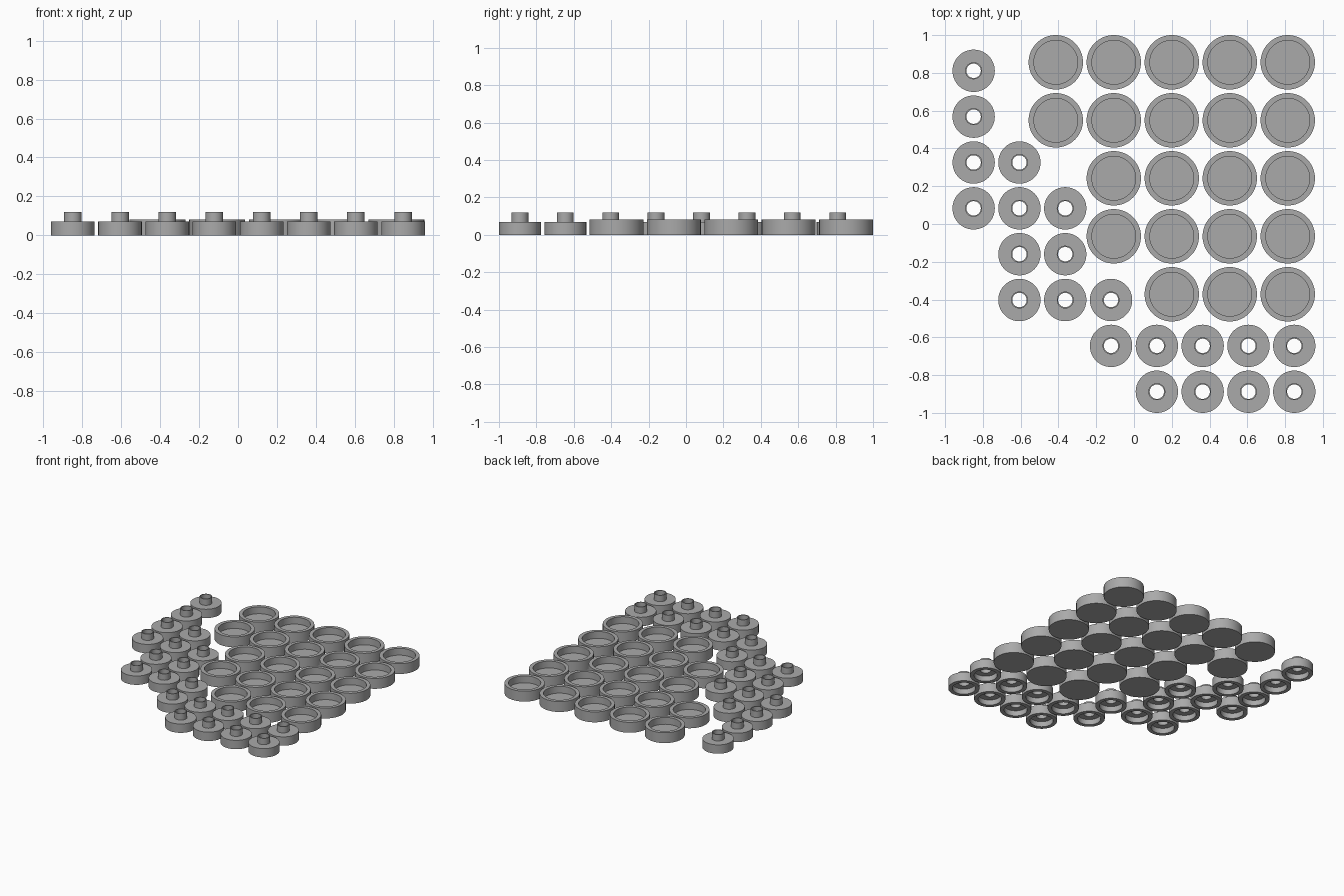
import bpy, bmesh, math

if "Cube" in bpy.data.objects:
    bpy.data.objects.remove(bpy.data.objects["Cube"])

SEGMENTS = 64

grey = bpy.data.materials.new("plain_grey")
grey.diffuse_color = (0.4, 0.4, 0.4, 1)
grey.use_nodes = True
grey.node_tree.nodes["Principled BSDF"].inputs["Base Color"].default_value = grey.diffuse_color


def lathe(name, profile, closed):
    """Spin an (r, z) profile round z; r = 0 points become a single pole."""
    bm = bmesh.new()
    verts = [bm.verts.new((r, 0, z)) for r, z in profile]
    edges = [bm.edges.new(pair) for pair in zip(verts, verts[1:])]
    if closed:
        edges.append(bm.edges.new((verts[-1], verts[0])))
    bmesh.ops.spin(bm, geom=verts + edges, cent=(0, 0, 0), axis=(0, 0, 1),
                   angle=2 * math.pi, steps=SEGMENTS)
    bmesh.ops.remove_doubles(bm, verts=bm.verts, dist=1e-5)
    bmesh.ops.recalc_face_normals(bm, faces=bm.faces)
    mesh = bpy.data.meshes.new(name)
    bm.to_mesh(mesh)
    bm.free()
    mesh.materials.append(grey)
    mesh.shade_smooth()
    mesh.set_sharp_from_angle(angle=math.radians(30))
    return mesh


def place(mesh, x, y):
    obj = bpy.data.objects.new(mesh.name, mesh)
    obj.location = (x, y, 0)
    bpy.context.collection.objects.link(obj)


# Shallow open cup with a solid floor
cup = lathe("round_cup", [(0, 0), (0.144, 0), (0.144, 0.082), (0.116, 0.082),
                          (0.116, 0.028), (0, 0.028)], False)

# Hollow cap, open underneath, with a pierced neck on top
cap = lathe("necked_cap", [(0.112, 0), (0.112, 0.07), (0.045, 0.07),
                           (0.045, 0.12), (0.038, 0.12), (0.038, 0.042),
                           (0.083, 0.042), (0.083, 0)], True)

# Cups: first column used in each row, rows running from back to front
for row, first in enumerate([0, 0, 1, 1, 2]):
    for col in range(first, 5):
        place(cup, -0.414 + 0.307 * col, 0.856 - 0.307 * row)

# Caps: columns used in each row, rows running from back to front
cap_rows = [[0], [0], [0, 1], [0, 1, 2], [1, 2], [1, 2, 3],
            [3, 4, 5, 6, 7], [4, 5, 6, 7]]
for row, cols in enumerate(cap_rows):
    for col in cols:
        place(cap, -0.849 + 0.2425 * col, 0.811 - 0.2427 * row)
